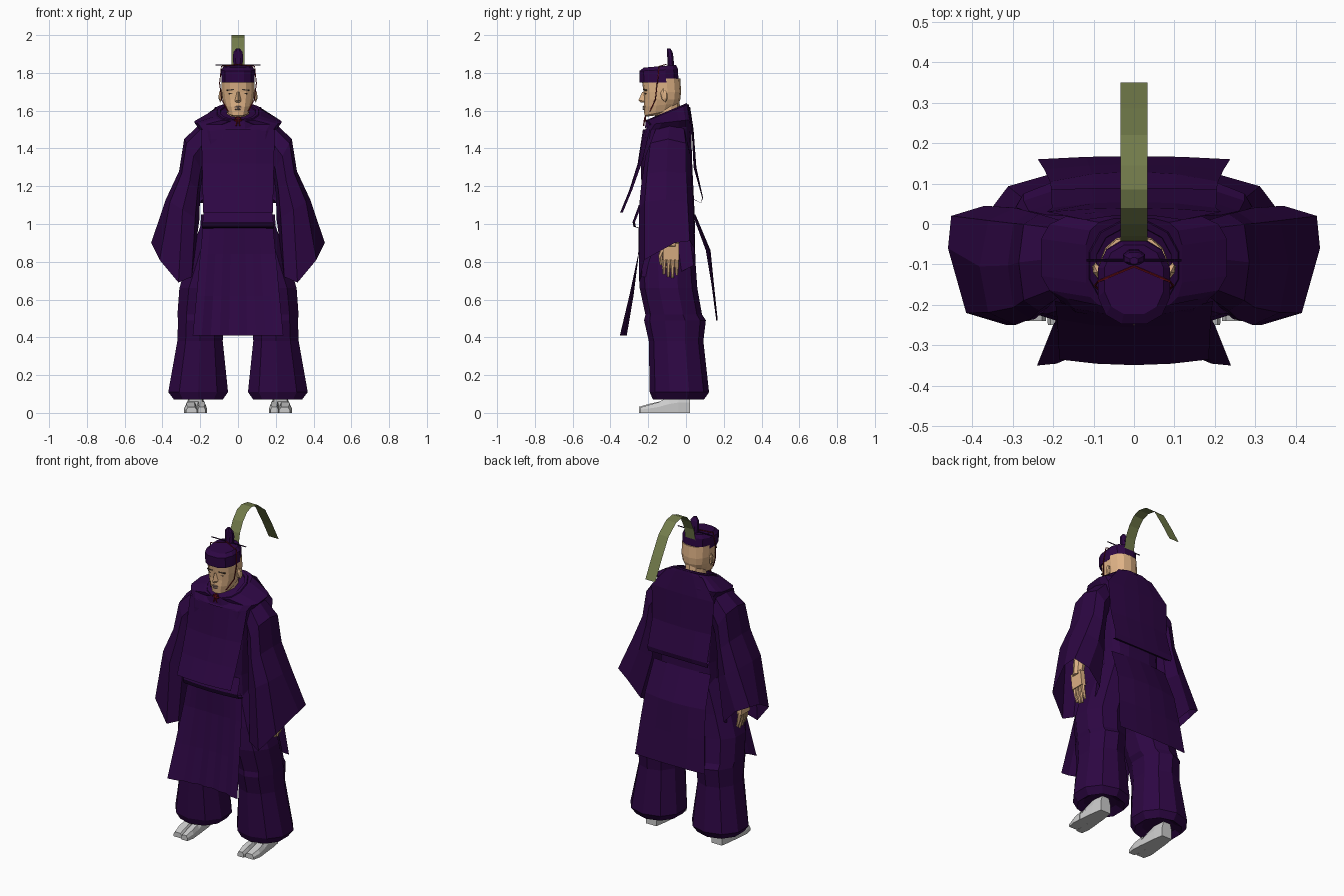
import bpy, bmesh, math
from mathutils import Vector, Matrix


def mat(name, r, g, b):
    m = bpy.data.materials.new(name)
    m.diffuse_color = (r, g, b, 1)
    return m


PURPLE = mat("purple_cloth", 0.026, 0.002, 0.056)
DARK = mat("dark_cloth", 0.010, 0.001, 0.022)
SKIN = mat("skin", 0.74, 0.45, 0.24)
HAIR = mat("hair", 0.05, 0.035, 0.025)
LIP = mat("lips", 0.30, 0.19, 0.16)
RED = mat("red_cord", 0.16, 0.005, 0.010)
OLIVE = mat("olive_gauze", 0.17, 0.20, 0.07)


def finish(name, bm, m=None, mirror=False):
    bmesh.ops.recalc_face_normals(bm, faces=bm.faces)
    me = bpy.data.meshes.new(name)
    bm.to_mesh(me)
    bm.free()
    ob = bpy.data.objects.new(name, me)
    bpy.context.collection.objects.link(ob)
    if m:
        me.materials.append(m)
    if mirror:
        ob.modifiers.new("mirror", 'MIRROR')
    return ob


def loft(name, rings, m=None, caps=(True, True), closed=True, mirror=False):
    bm = bmesh.new()
    vs = [[bm.verts.new(p) for p in r] for r in rings]
    n = len(rings[0])
    for a, b in zip(vs, vs[1:]):
        for i in range(n if closed else n - 1):
            j = (i + 1) % n
            bm.faces.new((a[i], a[j], b[j], b[i]))
    if closed and caps[0]:
        bm.faces.new(vs[0])
    if closed and caps[1]:
        bm.faces.new(vs[-1])
    return finish(name, bm, m, mirror)


def sp(v, p):
    return math.copysign(abs(v) ** p, v)


def ring(z, x0, x1, y0, y1, slope=0, n=12, p=0.75):
    out = []
    for i in range(n):
        t = 2 * math.pi * (i + 0.5) / n
        dx = sp(math.cos(t), p) * (x1 - x0) / 2
        dy = sp(math.sin(t), p) * (y1 - y0) / 2
        out.append(((x0 + x1) / 2 + dx, (y0 + y1) / 2 + dy, z + slope * dy))
    return out


def sheet(name, rows, m, cols=9, pleat=0.0):
    # rows: half width, y at centre, y at edge, z
    rings = []
    for k, (hx, yc, ye, z) in enumerate(rows):
        us = [2 * i / (cols - 1) - 1 for i in range(cols)]
        rings.append([(hx * u, yc + (ye - yc) * u * u + (pleat * k if i % 2 else 0), z)
                      for i, u in enumerate(us)])
    return loft(name, rings, m, closed=False)


def box(name, c, size, m, rot=(0, 0, 0), mirror=False, ball=False):
    bm = bmesh.new()
    if ball:
        bmesh.ops.create_icosphere(bm, subdivisions=1, radius=0.5)
    else:
        bmesh.ops.create_cube(bm, size=1)
    R = Matrix.Rotation(rot[2], 4, 'Z') @ Matrix.Rotation(rot[1], 4, 'Y') @ Matrix.Rotation(rot[0], 4, 'X')
    bm.transform(Matrix.Translation(c) @ R @ Matrix.Diagonal((*size, 1)))
    return finish(name, bm, m, mirror)


def tube(name, pts, r, m, mirror=False, n=5):
    rings = []
    for i, p in enumerate(pts):
        d = Vector(pts[min(i + 1, len(pts) - 1)]) - Vector(pts[max(i - 1, 0)])
        q = d.to_track_quat('Z', 'Y')
        rr = r[i] if isinstance(r, (list, tuple)) else r
        rings.append([Vector(p) + q @ Vector((rr * math.cos(2 * math.pi * k / n),
                                             rr * math.sin(2 * math.pi * k / n), 0)) for k in range(n)])
    return loft(name, rings, m, mirror=mirror)


# split-toe socks
def sock(name, secs):
    loft(name, [[(c - w, y, 0), (c + w, y, 0), (c + w, y, h * .55), (c + w * .65, y, h),
                 (c - w * .65, y, h), (c - w, y, h * .55)] for y, c, w, h in secs], mirror=True)


sock("sock_heel", [(.02, .225, .035, .10), (-.04, .225, .045, .10), (-.09, .225, .05, .085), (-.14, .225, .055, .06)])
sock("sock_big_toe", [(-.14, .194, .024, .06), (-.20, .191, .026, .047), (-.25, .193, .020, .032)])
sock("sock_toes", [(-.14, .25, .031, .058), (-.19, .251, .034, .044), (-.24, .246, .028, .03)])

# trousers
loft("trouser_leg", [ring(*a, 0, 10, .95) for a in [
    (.095, .12, .31, -.13, .05), (.07, .075, .345, -.175, .095), (.11, .045, .377, -.192, .122),
    (.38, .075, .327, -.197, .092), (.49, .073, .323, -.222, .105), (.52, .055, .327, -.215, .085),
    (.66, .03, .317, -.245, .06), (.80, -.02, .275, -.25, .05), (1.0, -.03, .2, -.23, .045)]],
    PURPLE, mirror=True)

# robe body, shoulders and collar
loft("robe_body", [ring(z, -h, h, a, b, s, 16, .55) for z, h, a, b, s in [
    (.95, .19, -.235, .05, 0), (1.1, .18, -.235, .045, 0), (1.3, .19, -.24, .035, 0),
    (1.45, .2, -.23, .03, 0), (1.505, .205, -.222, .035, .1), (1.54, .232, -.195, .03, .12),
    (1.59, .12, -.212, .015, .4)]], PURPLE)
loft("collar", [ring(z, -h, h, a, b, .42, 12, .9) for z, h, a, b in [
    (1.555, .13, -.222, .02), (1.595, .112, -.215, .008), (1.595, .095, -.198, -.008), (1.55, .09, -.19, -.015)]],
    PURPLE, caps=(False, False))

# hanging blouse panels, belt and skirts
sheet("front_panel", [(.195, -.228, -.19, 1.5), (.19, -.256, -.235, 1.32), (.187, -.30, -.285, 1.18),
                      (.185, -.349, -.335, 1.06)], PURPLE, 5)
sheet("belt_roll", [(.18, -.25, -.235, 1.1), (.187, -.283, -.27, 1.01)], PURPLE, 5)
sheet("belt", [(.187, -.283, -.27, 1.01), (.19, -.278, -.265, .985), (.19, -.235, -.22, .975)], DARK, 5)
sheet("back_panel", [(.12, .022, .01, 1.62), (.215, .04, .03, 1.5), (.203, .055, .04, 1.3), (.205, .09, .085, 1.14),
                     (.205, .08, .08, 1.11), (.19, .045, .04, 1.13)], PURPLE, 5)
sheet("front_skirt", [(.185, -.25, -.225, .99), (.2, -.25, -.25, .84), (.22, -.277, -.30, .62),
                      (.24, -.312, -.35, .41)], PURPLE, 11, -.003)
sheet("back_skirt", [(.195, .05, .035, 1.05), (.208, .13, .105, .86), (.222, .148, .135, .68),
                     (.238, .168, .16, .49)], PURPLE, 5)


# wide sleeves
def sleeve_ring(xo, zo, xi, zi, y0, y1):
    out = []
    for i in range(8):
        t = math.pi * i / 4
        c, s = sp(math.cos(t), .8), sp(math.sin(t), .7)
        out.append(((xo + xi) / 2 + c * (xo - xi) / 2, (y0 + y1) / 2 + s * (y1 - y0) / 2,
                    (zo + zi) / 2 + c * (zo - zi) / 2))
    return out


cuff = [(.46, -.06, .90), (.452, .02, .91), (.37, .045, .87), (.285, .04, .78),
        (.25, -.08, .72), (.245, -.235, .72), (.315, -.25, .69), (.415, -.22, .81)]
loft("sleeve", [sleeve_ring(.20, 1.53, .17, 1.32, -.18, .01), sleeve_ring(.285, 1.45, .185, 1.27, -.215, .025),
                sleeve_ring(.312, 1.28, .20, 1.17, -.235, .03), sleeve_ring(.382, 1.13, .205, 1.02, -.25, .04),
                cuff], PURPLE, caps=(False, False), mirror=True)

# hands
tube("forearm", [(.33, -.08, 1.0), (.345, -.08, .88)], [.036, .03], SKIN, True, 8)
box("palm", (.342, -.08, .855), (.03, .085, .09), SKIN, (0, .12, 0), True)
for i, l in enumerate((.085, .10, .105, .09)):
    y = -.048 - .022 * (3 - i)
    tube("finger", [(.336, y, .82), (.33, y * 1.02, .82 - l * .5), (.318, y * 1.02, .82 - l)],
         [.012, .011, .007], SKIN, True, 6)
tube("thumb", [(.335, -.118, .88), (.325, -.135, .83), (.315, -.132, .785)], [.014, .013, .008], SKIN, True, 6)

# head
loft("neck", [ring(z, -.06, .06, a, b, .2, 10, 1) for z, a, b in [(1.48, -.15, -.02), (1.64, -.17, -.035)]], SKIN)
loft("head", [ring(z, -h, h, a, b, s, 14, .85) for z, h, a, b, s in [
    (1.575, .032, -.21, -.10, .12), (1.59, .055, -.22, -.06, .2), (1.63, .073, -.224, -.038, .1),
    (1.66, .083, -.222, -.03, 0), (1.70, .088, -.225, -.026, 0), (1.77, .089, -.235, -.03, 0)]], SKIN)
loft("nose", [[(-.007, -.222, 1.70), (.007, -.222, 1.70), (0, -.231, 1.70)],
              [(-.019, -.215, 1.65), (.019, -.215, 1.65), (0, -.252, 1.655)],
              [(-.012, -.215, 1.643), (.012, -.215, 1.643), (0, -.238, 1.643)]], SKIN)
box("ear", (.092, -.115, 1.68), (.022, .042, .075), SKIN, (.15, 0, -.3), True, True)
box("eye", (.037, -.212, 1.69), (.032, .014, .011), HAIR, (0, 0, .2), True, True)
box("brow", (.040, -.216, 1.710), (.042, .010, .006), HAIR, (0, .1, .2), True)
box("upper_lip", (0, -.224, 1.620), (.048, .014, .010), LIP, ball=True)
box("lower_lip", (0, -.223, 1.608), (.042, .016, .012), LIP, ball=True)

# court hat with crest, pin and streamer
loft("hat", [ring(z, -h, h, a, b, s, 12, .8) for z, h, a, b, s in [
    (1.748, .090, -.248, -.036, 0), (1.815, .092, -.25, -.04, .05), (1.835, .075, -.225, -.05, .08)]], PURPLE)
loft("hat_crest", [ring(z, -h, h, a, b, 0, 8, .85) for z, h, a, b in [
    (1.82, .024, -.10, -.06), (1.88, .029, -.10, -.065), (1.91, .026, -.103, -.07),
    (1.93, .010, -.10, -.082)]], PURPLE)
tube("hat_pin", [(-.118, -.09, 1.842), (.118, -.09, 1.842)], .003, DARK, n=6)
path = [(-.045, 1.80), (-.03, 1.88), (0, 1.94), (.04, 1.985), (.085, 2.0), (.145, 1.99), (.22, 1.93), (.285, 1.82), (.35, 1.70)]
loft("streamer", [[(-.034, y, z), (.034, y, z)] for y, z in path], OLIVE, closed=False)

# chin cord and bow
tube("chin_cord", [(.0, -.105, 1.845), (.088, -.142, 1.835), (.097, -.152, 1.745), (.087, -.162, 1.66),
                   (.055, -.19, 1.60), (0, -.212, 1.57)], .003, RED, True)
tube("bow_loop", [(0, -.215, 1.555), (.014, -.217, 1.562), (.02, -.216, 1.55), (0, -.216, 1.545)], .005, RED, True)
tube("bow_tail", [(0, -.214, 1.57), (.004, -.22, 1.55), (.010, -.224, 1.52)], .004, RED, True)
